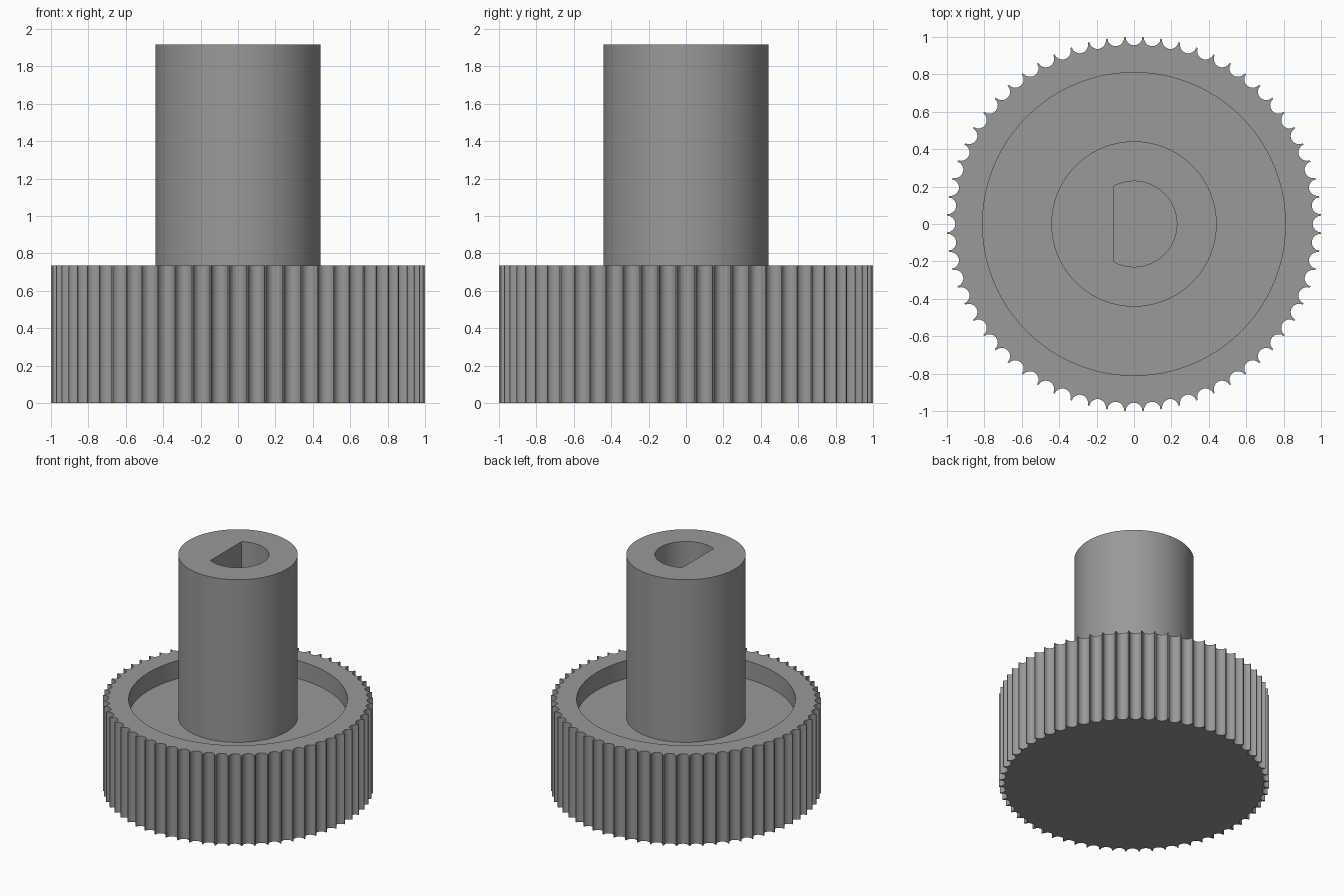
import bpy, bmesh, math
from math import sin, cos, pi, tau

if "Cube" in bpy.data.objects:
    bpy.data.objects.remove(bpy.data.objects["Cube"])

KNOB_TOP, FLOOR, SHAFT_TOP = 0.735, 0.588, 1.917
FLUTES, FLUTE_R = 64, 0.045

grey = bpy.data.materials.new("grey plastic")
grey.diffuse_color = (0.32, 0.32, 0.32, 1)
grey.use_nodes = True
grey.node_tree.nodes["Principled BSDF"].inputs["Base Color"].default_value = grey.diffuse_color


def circle(r, n=96):
    return [(r * cos(tau * i / n), r * sin(tau * i / n)) for i in range(n)]


def fluted(segs=8):
    """Round outline bitten by half-round flutes centred on radius 1."""
    pts = []
    for k in range(FLUTES):
        a = tau * k / FLUTES
        for j in range(segs + 1):
            t = a - pi / 2 - pi * j / segs
            pts.append((cos(a) + FLUTE_R * cos(t), sin(a) + FLUTE_R * sin(t)))
    return pts


def d_outline(r, flat_x, n=64):
    """Circle cut by a flat on its left side."""
    a = math.acos(flat_x / r)
    return [(r * cos(-a + 2 * a * i / n), r * sin(-a + 2 * a * i / n)) for i in range(n + 1)]


def ring(bm, pts, z):
    vs = [bm.verts.new((x, y, z)) for x, y in pts]
    return vs, [bm.edges.new((vs[i - 1], vs[i])) for i in range(len(vs))]


def wall(bm, lower, upper):
    a, b = lower[0], upper[0]
    for i in range(len(a)):
        bm.faces.new((a[i - 1], a[i], b[i], b[i - 1]))


def fill(bm, *rings):
    bmesh.ops.triangle_fill(bm, use_beauty=True, use_dissolve=False,
                            edges=[e for r in rings for e in r[1]])


def finish(bm, name):
    bmesh.ops.recalc_face_normals(bm, faces=bm.faces[:])
    me = bpy.data.meshes.new(name)
    bm.to_mesh(me)
    bm.free()
    me.materials.append(grey)
    ob = bpy.data.objects.new(name, me)
    bpy.context.collection.objects.link(ob)
    bpy.ops.object.select_all(action='DESELECT')
    ob.select_set(True)
    bpy.context.view_layer.objects.active = ob
    bpy.ops.object.shade_smooth_by_angle(angle=math.radians(35))


# Fluted knob with a round recess in its top
bm = bmesh.new()
base, rim = ring(bm, fluted(), 0), ring(bm, fluted(), KNOB_TOP)
lip, floor = ring(bm, circle(0.81), KNOB_TOP), ring(bm, circle(0.81), FLOOR)
wall(bm, base, rim)
wall(bm, floor, lip)
fill(bm, rim, lip)
fill(bm, base)
fill(bm, floor)
finish(bm, "fluted_knob")

# Hollow shaft with a D-shaped bore, standing on the recess floor
bm = bmesh.new()
foot, top = ring(bm, circle(0.442), FLOOR), ring(bm, circle(0.442), SHAFT_TOP)
bore = d_outline(0.229, -0.108)
bore_foot, bore_top = ring(bm, bore, FLOOR), ring(bm, bore, SHAFT_TOP)
wall(bm, foot, top)
wall(bm, bore_foot, bore_top)
fill(bm, top, bore_top)
fill(bm, foot, bore_foot)
finish(bm, "shaft")
